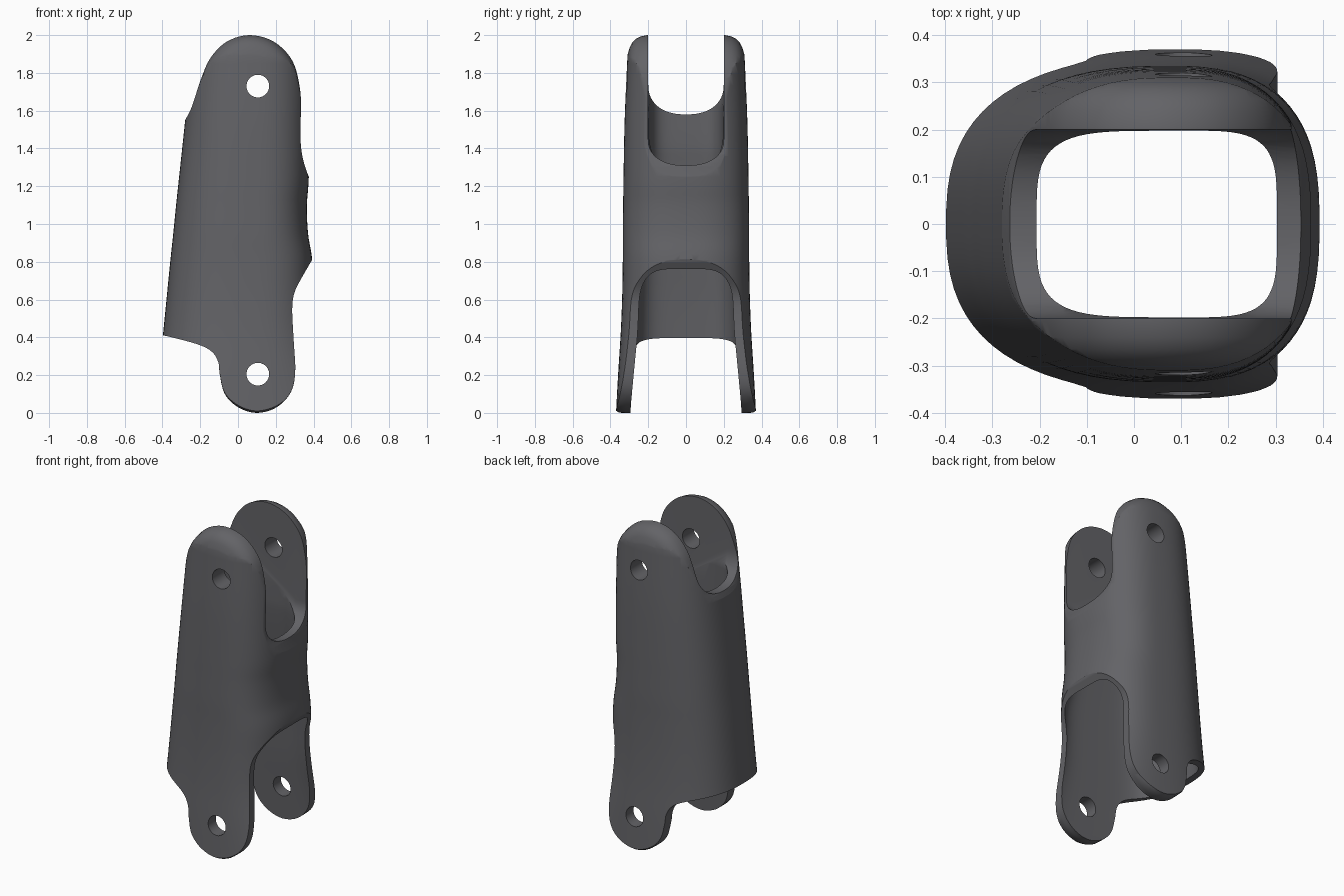
import bpy, bmesh
from math import sin, cos, pi
from mathutils import Vector

if "Cube" in bpy.data.objects:
    bpy.data.objects.remove(bpy.data.objects["Cube"])


def smooth(pts, k):
    """Open Catmull-Rom curve through points of any dimension."""
    p = [Vector(q) for q in [pts[0]] + list(pts) + [pts[-1]]]
    out = []
    for a, b, c, d in zip(p, p[1:], p[2:], p[3:]):
        for i in range(k):
            t = i / k
            out.append(0.5 * (2 * b + (c - a) * t + (2 * a - 5 * b + 4 * c - d) * t * t
                              + (3 * b - a - 3 * c + d) * t ** 3))
    return out + [p[-1]]


def loft(name, rings):
    """Closed solid skinned through equal-length rings."""
    bm = bmesh.new()
    rows = [[bm.verts.new(v) for v in r] for r in rings]
    n = len(rows[0])
    for a, b in zip(rows, rows[1:]):
        for i in range(n):
            j = (i + 1) % n
            bm.faces.new((a[i], a[j], b[j], b[i]))
    bm.faces.new(rows[0])
    bm.faces.new(rows[-1])
    bmesh.ops.recalc_face_normals(bm, faces=bm.faces)
    me = bpy.data.meshes.new(name)
    bm.to_mesh(me)
    bm.free()
    ob = bpy.data.objects.new(name, me)
    bpy.context.collection.objects.link(ob)
    return ob


def power(v, n):
    return (1 if v >= 0 else -1) * abs(v) ** (2 / n)


def tube(name, table, n, segs=72, cx=0.08):
    """Superellipse sections from (z, left x, right x, half depth)."""
    rings = []
    for z, xl, xr, hy in smooth(table, 5):
        ring = []
        for i in range(segs):
            a = 2 * pi * (i + 0.5) / segs
            c = power(cos(a), n)
            ring.append((cx + c * (xr - cx if c > 0 else cx - xl), hy * power(sin(a), n), z))
        rings.append(ring)
    return loft(name, rings)


def step(e0, e1, v):
    t = min(1, max(0, (v - e0) / (e1 - e0)))
    return t * t * (3 - 2 * t)


def boolean(ob, cutter, op):
    cutter.hide_render = True
    m = ob.modifiers.new("cut", 'BOOLEAN')
    m.operation, m.object, m.solver = op, cutter, 'EXACT'
    bpy.ops.object.select_all(action='DESELECT')
    bpy.context.view_layer.objects.active = ob
    ob.select_set(True)
    bpy.ops.object.modifier_apply(modifier=m.name)
    bpy.data.objects.remove(cutter)


# Outer sleeve body
body = tube("linkage_sleeve", [
    (-0.10, -0.43, 0.62, 0.376), (0.20, -0.42, 0.49, 0.360), (0.42, -0.397, 0.42, 0.346),
    (0.62, -0.377, 0.400, 0.338), (0.81, -0.358, 0.393, 0.335), (0.95, -0.343, 0.371, 0.335),
    (1.10, -0.328, 0.365, 0.333), (1.25, -0.312, 0.375, 0.331), (1.55, -0.28, 0.376, 0.325),
    (1.85, -0.25, 0.374, 0.312), (2.10, -0.225, 0.37, 0.30)], 2.6)

# Front outline: top lugs, then bottom lugs
top = smooth([(-.34, 1.45), (-.28, 1.55), (-.245, 1.62), (-.195, 1.77), (-.145, 1.88),
              (-.06, 1.965), (.06, 2.0), (.19, 1.965), (.29, 1.86), (.33, 1.7), (.332, 1.55),
              (.332, 1.43), (.345, 1.34), (.375, 1.25), (.42, 1.16)], 5)
bottom = smooth([(.46, .93), (.395, .815), (.34, .72), (.3, .64), (.287, .55), (.295, .38),
                 (.303, .22), (.28, .11), (.205, .03), (.1, 0), (0, .03), (-.07, .1),
                 (-.096, .2), (-.105, .27), (-.14, .325), (-.22, .365), (-.4, .412),
                 (-.5, .435)], 5)
outline = top + bottom + [Vector((-.5, 1.3))]


def layer(y, dt, db):
    """Outline at depth y, drawn in around each lug to round its outer edge."""
    ring = []
    for x, z in outline:
        wt = step(1.5, 1.75, z) * dt / 0.35
        wb = (1 - step(0.15, 0.3, z)) * db / 0.25
        x, z = x + (0.07 - x) * wt, z + (1.65 - z) * wt
        x, z = x + (0.1 - x) * wb, z + (0.25 - z) * wb
        ring.append((x, y, z))
    return ring


half = [(.205, 0, 0), (.24, .007, 0), (.265, .02, 0), (.285, .04, 0), (.297, .063, 0),
        (.307, .095, 0), (.318, .14, 0), (.355, .14, .001), (.368, .14, .01), (.45, .14, .03)]
layers = [layer(-y, a, b) for y, a, b in reversed(half)] + [layer(*h) for h in half]
boolean(body, loft("outline_cutter", layers), 'INTERSECT')

# Hollow interior
boolean(body, tube("cavity_cutter", [
    (-0.15, -0.37, 0.62, 0.302), (0.20, -0.355, 0.47, 0.284), (0.42, -0.335, 0.39, 0.271),
    (0.62, -0.313, 0.372, 0.264), (0.78, -0.292, 0.362, 0.258), (0.95, -0.270, 0.315, 0.248),
    (1.30, -0.225, 0.303, 0.206), (1.50, -0.208, 0.308, 0.198),
    (2.15, -0.20, 0.31, 0.197)], 4.2), 'DIFFERENCE')


# Slot between the top lugs, deeper on the right side
def slot(x, z0, depth):
    ring = [(x, 0.2, 2.3)]
    for i in range(33):
        a = pi * i / 32
        ring.append((x, 0.2 * power(cos(a), 2.3), z0 - depth * power(sin(a), 2.3)))
    return ring + [(x, -0.2, 2.3)]


boolean(body, loft("slot_cutter", [slot(-.6, 1.74, .16), slot(-.15, 1.74, .16),
                                   slot(.26, 1.45, .14), slot(.6, 1.45, .14)]), 'DIFFERENCE')

# Pin holes
for hz in (0.205, 1.73):
    rings = [[(0.105 + 0.06 * cos(2 * pi * i / 40), y, hz + 0.06 * sin(2 * pi * i / 40))
              for i in range(40)] for y in (-0.6, 0.6)]
    boolean(body, loft("pin_hole_cutter", rings), 'DIFFERENCE')

# Dark grey finish
grey = bpy.data.materials.new("dark_grey")
grey.diffuse_color = (0.125, 0.125, 0.135, 1)
grey.use_nodes = True
grey.node_tree.nodes["Principled BSDF"].inputs["Base Color"].default_value = grey.diffuse_color
body.data.materials.clear()
body.data.materials.append(grey)
for f in body.data.polygons:
    f.material_index = 0

bpy.ops.object.shade_smooth_by_angle(angle=0.6)
